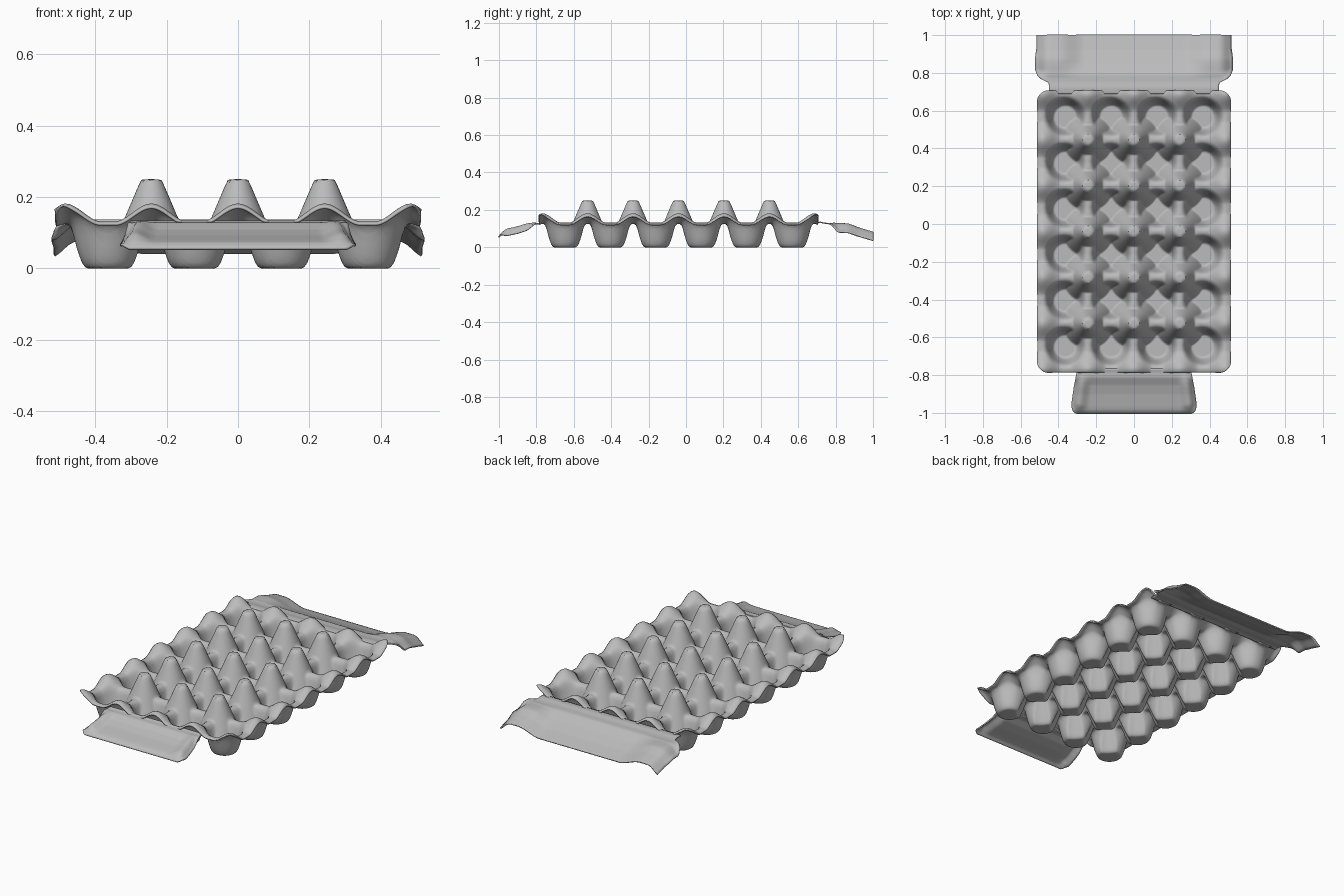
import bpy, bmesh, math

if "Cube" in bpy.data.objects:
    bpy.data.objects.remove(bpy.data.objects["Cube"])

grey = bpy.data.materials.new("pulp_grey")
grey.diffuse_color = (0.5, 0.5, 0.5, 1)
grey.use_nodes = True
grey.node_tree.nodes["Principled BSDF"].inputs["Base Color"].default_value = grey.diffuse_color

P = 0.243            # cup spacing
H = P / 2
YC = -0.04           # centre of the cup field
T = 0.007            # shell thickness


def smooth(a, b, t):
    t = min(1, max(0, (t - a) / (b - a)))
    return t * t * (3 - 2 * t)


def smax(a, b, k):
    h = max(k - abs(a - b), 0) / k
    return max(a, b) + h * h * k / 4


def sheet(name, nu, nv, fn):
    """Grid surface fn(u, v), thickened upwards."""
    bm = bmesh.new()
    g = [[bm.verts.new(fn(i / nu, j / nv)) for i in range(nu + 1)] for j in range(nv + 1)]
    for j in range(nv):
        for i in range(nu):
            bm.faces.new((g[j][i], g[j][i + 1], g[j + 1][i + 1], g[j + 1][i]))
    bmesh.ops.remove_doubles(bm, verts=bm.verts, dist=0.0004)
    bmesh.ops.dissolve_degenerate(bm, edges=bm.edges, dist=0.0003)
    me = bpy.data.meshes.new(name)
    bm.to_mesh(me)
    bm.free()
    me.materials.append(grey)
    ob = bpy.data.objects.new(name, me)
    bpy.context.collection.objects.link(ob)
    m = ob.modifiers.new("thickness", 'SOLIDIFY')
    m.thickness = T
    m.offset = 1
    bpy.context.view_layer.objects.active = ob
    ob.select_set(True)
    bpy.ops.object.shade_smooth_by_angle(angle=math.radians(50))
    ob.select_set(False)
    return ob


# Cup wall profile: radius -> height
PROFILE = [(0, 0), (0.058, 0.0), (0.068, 0.006), (0.077, 0.024), (0.089, 0.062),
           (0.099, 0.102), (0.106, 0.118), (0.115, 0.125), (1, 0.125)]


def cup(r):
    for (r0, z0), (r1, z1) in zip(PROFILE, PROFILE[1:]):
        if r <= r1:
            return z0 + (z1 - z0) * (r - r0) / (r1 - r0)
    return 0.125


def height(x, y):
    # nearest cup and nearest post between cups
    ci = min(3, max(0, math.floor(x / P + 2)))
    cj = min(5, max(0, math.floor(y / P + 3)))
    z = cup(math.hypot(x - (ci - 1.5) * P, y - (cj - 2.5) * P))
    pi, pj = round(x / P), round(y / P)
    d = math.hypot(x - pi * P, y - pj * P)
    if abs(pi) < 2 and abs(pj) < 3:
        post = min(0.243, 0.243 - 2.35 * (d - 0.024))
        z = smax(z, post, 0.012)
    else:
        # low peaks along the rim
        z += 0.05 * (1 - smooth(0.0, 0.1, d))
    # rim turns down a little at the border
    over = max(abs(x) - 2 * P, abs(y) - 3 * P, 0)
    return z - 0.3 * over


def tray(u, v):
    hx, hy, rad = 0.51, 0.745, 0.055
    x, y = (2 * u - 1) * hx, (2 * v - 1) * hy
    # rounded outline corners
    kx, ky = abs(x) - (hx - rad), abs(y) - (hy - rad)
    if kx > 0 and ky > 0 and math.hypot(kx, ky) > rad:
        s = rad / math.hypot(kx, ky)
        x = math.copysign(hx - rad + kx * s, x)
        y = math.copysign(hy - rad + ky * s, y)
    return (x, y + YC, height(x, y))


sheet("egg_tray", 126, 184, tray)


def lerp_path(path, t):
    for (a, b), (c, d) in zip(path, path[1:]):
        if t <= c:
            return b + (d - b) * (t - a) / (c - a)
    return path[-1][1]


# Back flap with hinge neck: waist, flat middle and raised wings with drooping ends
BACK_W = [(0.69, 0.45), (0.735, 0.45), (0.75, 0.455), (0.765, 0.49), (0.785, 0.512),
          (0.81, 0.521), (0.88, 0.521), (0.93, 0.513), (1.0, 0.513)]
BACK_Z = [(0.69, 0.128), (0.72, 0.13), (0.75, 0.124), (0.79, 0.122), (0.85, 0.092),
          (0.92, 0.064), (1.0, 0.04)]


def back_flap(u, v):
    y = 0.69 + 0.31 * v
    w = lerp_path(BACK_W, y)
    x = (2 * u - 1) * w
    a = abs(x)
    z = lerp_path(BACK_Z, y)
    grow = smooth(0.77, 0.88, y)
    z += 0.036 * grow * smooth(0.26, 0.40, a)
    z -= 0.045 * smooth(0.76, 0.82, y) * smooth(0.44, 0.522, a) ** 1.5
    return (x, y, z)


sheet("back_flap", 80, 40, back_flap)

# Front closing flap: shallow panel with turned-down lip and sides
FRONT_Z = [(0.765, 0.128), (0.785, 0.123), (0.81, 0.122), (0.85, 0.102), (0.9, 0.086),
           (0.965, 0.072), (0.985, 0.066), (1.0, 0.052)]
FRONT_W = [(0.765, 0.30), (0.80, 0.307), (0.95, 0.328), (0.975, 0.328), (0.99, 0.322), (1.0, 0.305)]


def front_flap(u, v):
    y = 1.0 - 0.235 * v
    x = (2 * u - 1) * lerp_path(FRONT_W, y)
    a = abs(x) / lerp_path(FRONT_W, y)
    z = lerp_path(FRONT_Z, y)
    mid = smooth(0.79, 0.86, y) * (1 - smooth(0.95, 1.0, y))
    z += 0.02 * mid * smooth(0.72, 0.9, a)
    z -= 0.034 * mid * smooth(0.88, 1.0, a)
    return (x, -y, z)


sheet("front_flap", 64, 36, front_flap)
